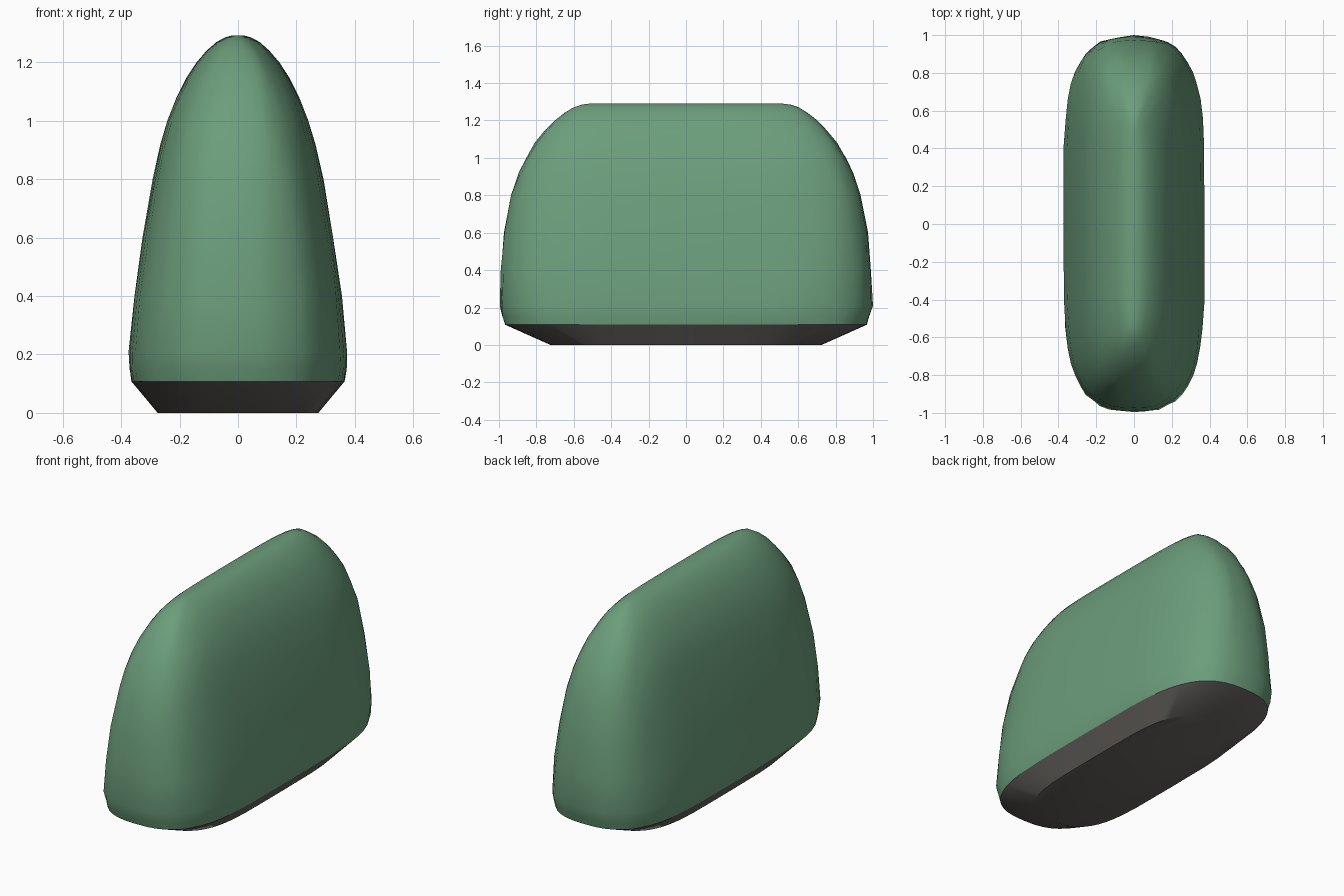
import bpy, bmesh, math, random

random.seed(4)
cube = bpy.data.objects.get("Cube")
if cube:
    bpy.data.objects.remove(cube, do_unlink=True)

SEGMENTS = 48


def material(name, color):
    mat = bpy.data.materials.new(name)
    mat.use_nodes = True
    mat.diffuse_color = (*color, 1)
    bsdf = next(n for n in mat.node_tree.nodes if n.type == 'BSDF_PRINCIPLED')
    bsdf.inputs["Base Color"].default_value = (*color, 1)
    bsdf.inputs["Roughness"].default_value = 0.9
    return mat


def outline(bm, half_x, half_y, z, jitter):
    """Ring of verts: flat long sides and rounded ends."""
    ring = []
    for i in range(SEGMENTS):
        a = math.tau * i / SEGMENTS
        c, s = math.cos(a), math.sin(a)
        x = math.copysign(abs(c) ** 0.77, c) * half_x
        y = math.copysign(abs(s) ** 0.43, s) * half_y
        k = 1 - random.uniform(0, jitter)
        ring.append(bm.verts.new((x * k, y * k, z)))
    return ring


def loft(name, profile, mat, cap_bottom, cap_top, jitter=0.0):
    """Skin rings given as (height, half width, half length)."""
    bm = bmesh.new()
    rings = [outline(bm, hx, hy, z, jitter if 0 < n < len(profile) - 1 else 0)
             for n, (z, hx, hy) in enumerate(profile)]
    for low, high in zip(rings, rings[1:]):
        for i in range(SEGMENTS):
            j = (i + 1) % SEGMENTS
            bm.faces.new((low[i], low[j], high[j], high[i]))
    if cap_bottom:
        bm.faces.new(rings[0][::-1])
    if cap_top:
        bm.faces.new(rings[-1])
    bmesh.ops.recalc_face_normals(bm, faces=bm.faces)
    mesh = bpy.data.meshes.new(name)
    bm.to_mesh(mesh)
    bm.free()
    mesh.materials.append(mat)
    obj = bpy.data.objects.new(name, mesh)
    bpy.context.collection.objects.link(obj)
    bpy.ops.object.select_all(action='DESELECT')
    obj.select_set(True)
    bpy.context.view_layer.objects.active = obj
    bpy.ops.object.shade_smooth_by_angle(angle=math.radians(35))
    return obj


green = material("leaf green", (0.15, 0.34, 0.20))
gray = material("dark earth gray", (0.14, 0.13, 0.12))

# Tapered base, narrower at the ground
loft("base", [(0, 0.275, 0.725), (0.108, 0.365, 0.967)], gray, True, False)

# Clipped hedge body, narrowing to a rounded ridge
body = [
    (0.108, 0.365, 0.967), (0.15, 0.374, 0.985), (0.21, 0.375, 1.0),
    (0.4, 0.357, 0.995), (0.6, 0.328, 0.98), (0.8, 0.293, 0.94),
    (0.92, 0.266, 0.898), (1.0, 0.243, 0.86), (1.08, 0.211, 0.81),
    (1.15, 0.175, 0.755), (1.2, 0.142, 0.705), (1.24, 0.108, 0.655),
    (1.27, 0.073, 0.605), (1.285, 0.045, 0.56), (1.292, 0.02, 0.5),
]
loft("hedge_body", body, green, False, True, jitter=0.01)
